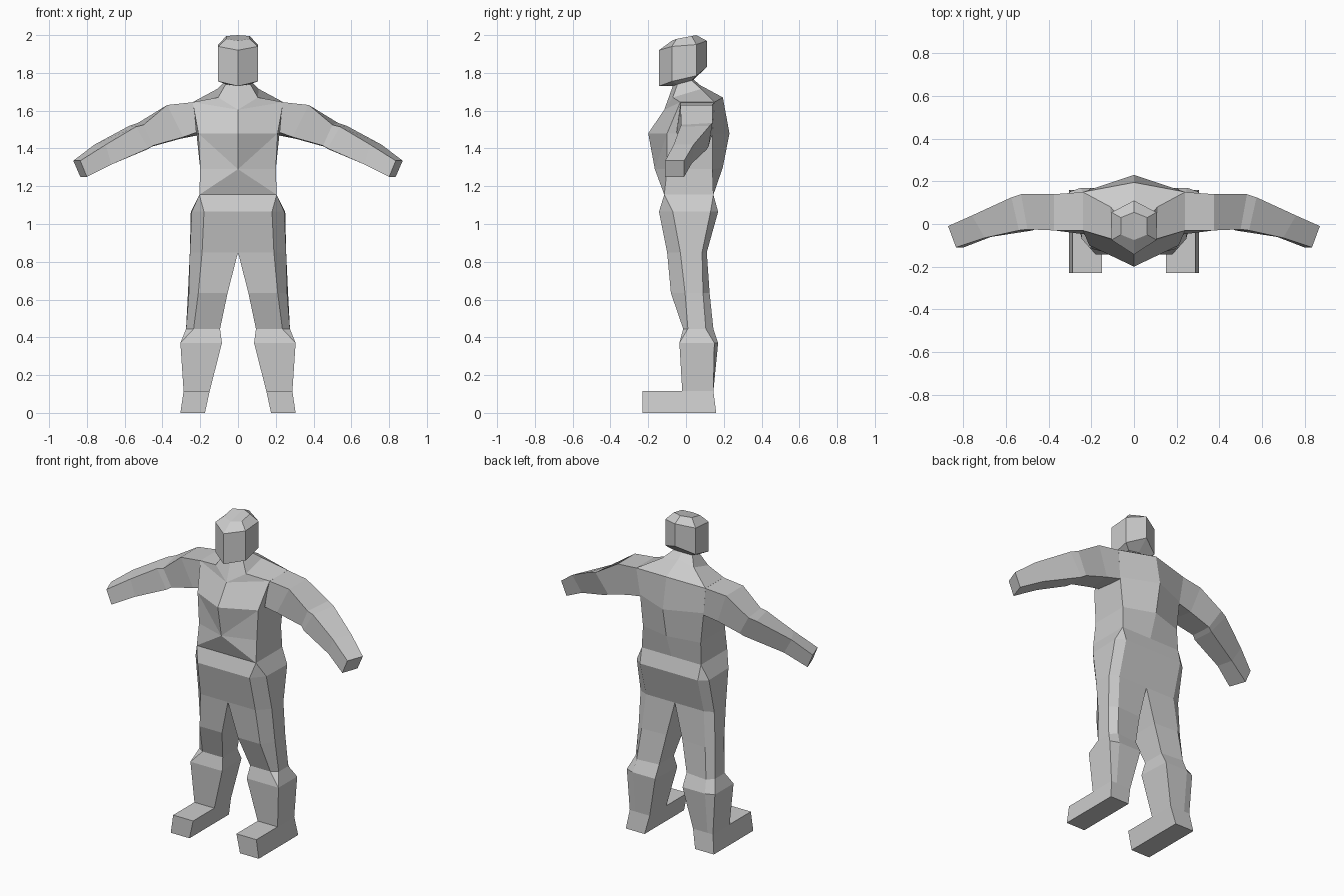
import bpy, bmesh


def loft(name, rings, closed=False, caps=(False, False), split={}):
    """Skin matching rings of points on the +x side and mirror them across x.
    split maps a row to the diagonal used on its front panel."""
    bm = bmesh.new()
    vs = [[bm.verts.new(p) for p in r] for r in rings]
    n = len(rings[0])

    def face(*f):
        u = []
        for v in f:
            if all((v.co - w.co).length > 1e-5 for w in u):
                u.append(v)
        if len(u) > 2:
            bm.faces.new(u)

    for i, (a, b) in enumerate(zip(vs, vs[1:])):
        for j in range(n if closed else n - 1):
            k = (j + 1) % n
            if j == 0 and i in split:
                if split[i]:
                    face(a[j], a[k], b[k])
                    face(a[j], b[k], b[j])
                else:
                    face(a[j], a[k], b[j])
                    face(a[k], b[k], b[j])
            else:
                face(a[j], a[k], b[k], b[j])
    for use, ring in zip(caps, (vs[0], vs[-1])):
        if use:
            face(*ring)
    bmesh.ops.remove_doubles(bm, verts=bm.verts[:], dist=1e-4)
    bmesh.ops.recalc_face_normals(bm, faces=bm.faces[:])
    me = bpy.data.meshes.new(name)
    bm.to_mesh(me)
    bm.free()
    ob = bpy.data.objects.new(name, me)
    bpy.context.collection.objects.link(ob)
    mod = ob.modifiers.new("mirror", "MIRROR")
    mod.use_clip = True
    return ob


def level(z, *pts):
    """Horizontal ring from x, y pairs."""
    return [(x, y, z) for x, y in pts]


# Neck opening shared by head and torso: front, front side, back side, back
neck = [(0, -.07, 1.73), (.065, -.045, 1.74), (.065, .03, 1.76), (0, .04, 1.765)]

# Head: hexagonal rings from crown to jaw
loft("head", [
    [(0, -.075, 1.97), (.062, -.05, 1.98), (.062, .03, 1.995), (0, .055, 2)],
    [(0, -.143, 1.92), (.105, -.075, 1.94), (.105, .055, 1.95), (0, .11, 1.97)],
    [(0, -.143, 1.73), (.105, -.075, 1.755), (.105, .055, 1.785), (0, .11, 1.83)],
    neck], caps=(True, False))

# Torso: neck, collar, shoulders, chest, belly, waist
loft("torso", [
    neck,
    [(0, -.115, 1.605), (.105, -.07, 1.67), (.11, .08, 1.715), (0, .075, 1.735)],
    [(0, -.115, 1.605), (.24, -.03, 1.645), (.24, .15, 1.645), (0, .195, 1.67)],
    [(0, -.2, 1.48), (.21, -.1, 1.48), (.22, .14, 1.48), (0, .23, 1.48)],
    [(0, -.165, 1.29), (.2, -.1, 1.29), (.2, .14, 1.29), (0, .195, 1.3)],
    level(1.155, (0, -.115), (.205, -.115), (.205, .145), (0, .145))],
    split={3: 0, 4: 1})

# Hips: waist, belt line, crotch
crotch = [(.19, -.1), (.255, -.03), (.255, .085), (.2, .11)]
loft("hips", [
    level(1.155, (0, -.115), (.205, -.115), (.205, -.115),
          (.205, .145), (.205, .145), (0, .145)),
    level(1.065, (0, -.143), (.18, -.143), (.245, -.07),
          (.25, .13), (.2, .17), (0, .17)),
    level(.85, (0, -.1), *crotch, (0, .11))])

# Legs: six-sided thighs narrowing to the knee, then boot shafts
loft("legs", [
    level(.85, (0, -.1), *crotch, (0, .11)),
    level(.635, (.055, -.08), (.21, -.08), (.26, -.005),
          (.265, .09), (.22, .125), (.055, .115)),
    level(.445, (.095, -.015), (.235, -.015), (.275, .01),
          (.275, .105), (.24, .145), (.095, .13)),
    level(.37, (.085, -.035), (.305, -.035), (.305, -.035),
          (.305, .15), (.25, .17), (.095, .17)),
    level(.115, (.15, -.02), (.288, -.02), (.288, -.02),
          (.288, .145), (.25, .145), (.15, .145))], closed=True)

# Feet: leaning blocks
loft("feet", [
    level(.115, (.15, -.23), (.288, -.23), (.288, .145), (.15, .145)),
    level(0, (.175, -.23), (.305, -.23), (.305, .16), (.175, .16))],
    closed=True, caps=(True, True))

# Arms: sections as front top, back top, back bottom, front bottom
loft("arms", [
    [(.235, -.03, 1.645), (.235, .15, 1.645), (.21, .14, 1.47), (.22, -.05, 1.485)],
    [(.375, -.03, 1.63), (.375, .14, 1.63), (.31, .13, 1.45), (.29, -.03, 1.46)],
    [(.5, -.025, 1.525), (.53, .14, 1.535), (.455, .12, 1.41), (.45, -.015, 1.415)],
    [(.54, -.03, 1.515), (.575, .125, 1.52), (.48, .11, 1.395), (.475, -.03, 1.4)],
    [(.7, -.065, 1.42), (.76, .04, 1.42), (.7, .03, 1.32), (.67, -.06, 1.315)],
    [(.835, -.11, 1.335), (.872, -.01, 1.335), (.835, -.01, 1.25), (.8, -.11, 1.25)]],
    closed=True, caps=(False, True))
